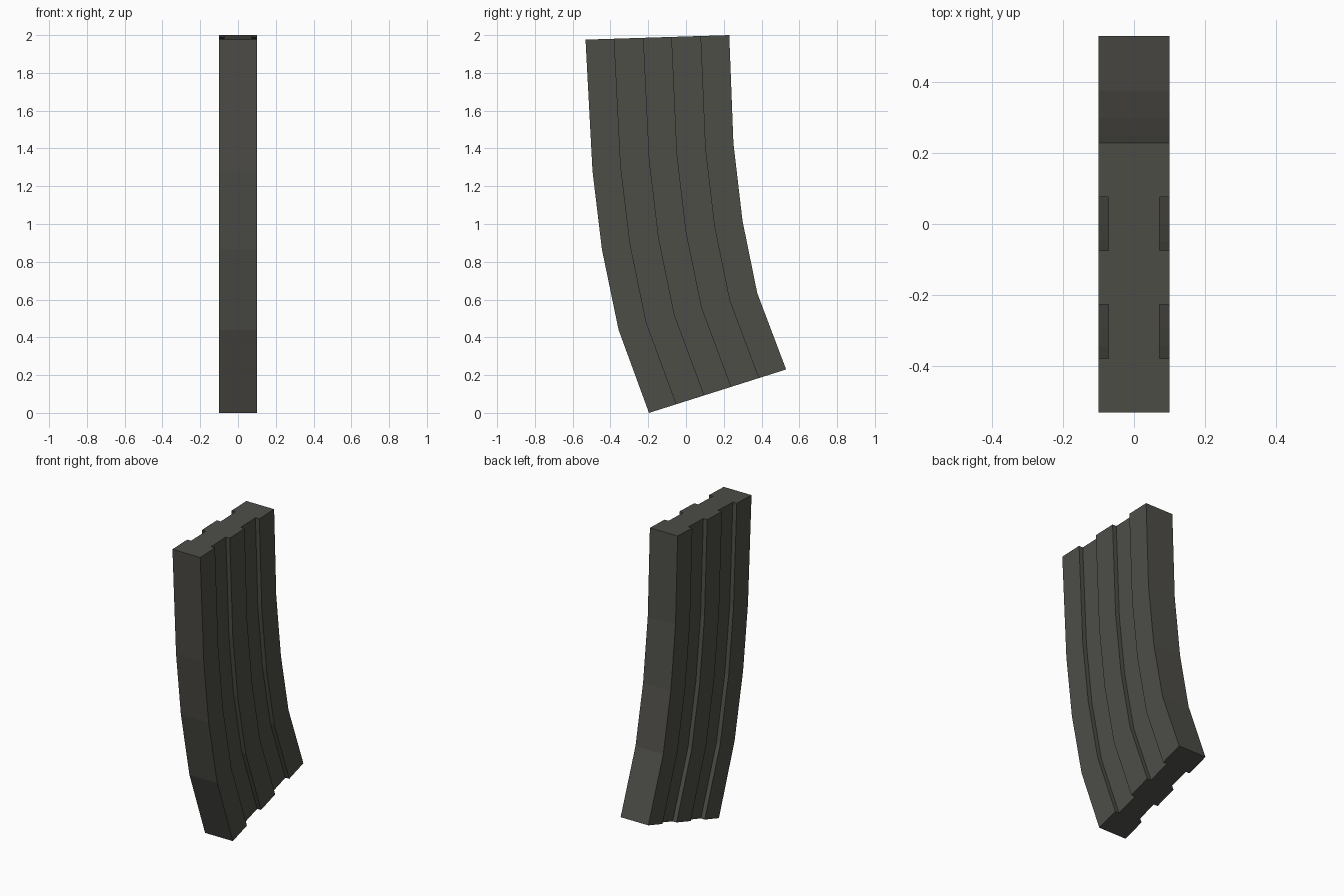
import bpy, bmesh
from mathutils import Vector

if "Cube" in bpy.data.objects:
    bpy.data.objects.remove(bpy.data.objects["Cube"])

# Curved side profile: (front y, front z, rear y, rear z) from bottom to top
STATIONS = [
    (-0.196, 0.000, 0.530, 0.230),
    (-0.357, 0.440, 0.377, 0.635),
    (-0.445, 0.865, 0.299, 1.018),
    (-0.495, 1.280, 0.251, 1.428),
    (-0.532, 1.976, 0.229, 2.000),
]
HALF, GROOVE = 0.10, 0.072   # half thickness at ribs and in the grooves

# Cross-section: five equal strips, the second and fourth sunk on both sides
right = []
for i in range(5):
    x = GROOVE if i % 2 else HALF
    right += [(x, i / 5), (x, (i + 1) / 5)]
section = right + [(-x, t) for x, t in reversed(right)]

# Loft the section through the stations
bm = bmesh.new()
rings = []
for fy, fz, ry, rz in STATIONS:
    front, rear = Vector((0, fy, fz)), Vector((0, ry, rz))
    rings.append([bm.verts.new(front.lerp(rear, t) + Vector((x, 0, 0)))
                  for x, t in section])
n = len(section)
for a, b in zip(rings, rings[1:]):
    for i in range(n):
        j = (i + 1) % n
        bm.faces.new((a[i], a[j], b[j], b[i]))

# End caps, one strip pair at a time plus the full outline
bm.faces.new(list(reversed(rings[0])))
bm.faces.new(rings[-1])
bmesh.ops.recalc_face_normals(bm, faces=bm.faces)

mesh = bpy.data.meshes.new("curved_magazine_body")
bm.to_mesh(mesh)
bm.free()
body = bpy.data.objects.new("curved_magazine_body", mesh)
bpy.context.collection.objects.link(body)

# Single dark olive-grey colour
mat = bpy.data.materials.new("dark_grey")
mat.diffuse_color = (0.075, 0.074, 0.064, 1)
mat.use_nodes = True
mat.node_tree.nodes["Principled BSDF"].inputs["Base Color"].default_value = mat.diffuse_color
mesh.materials.append(mat)
